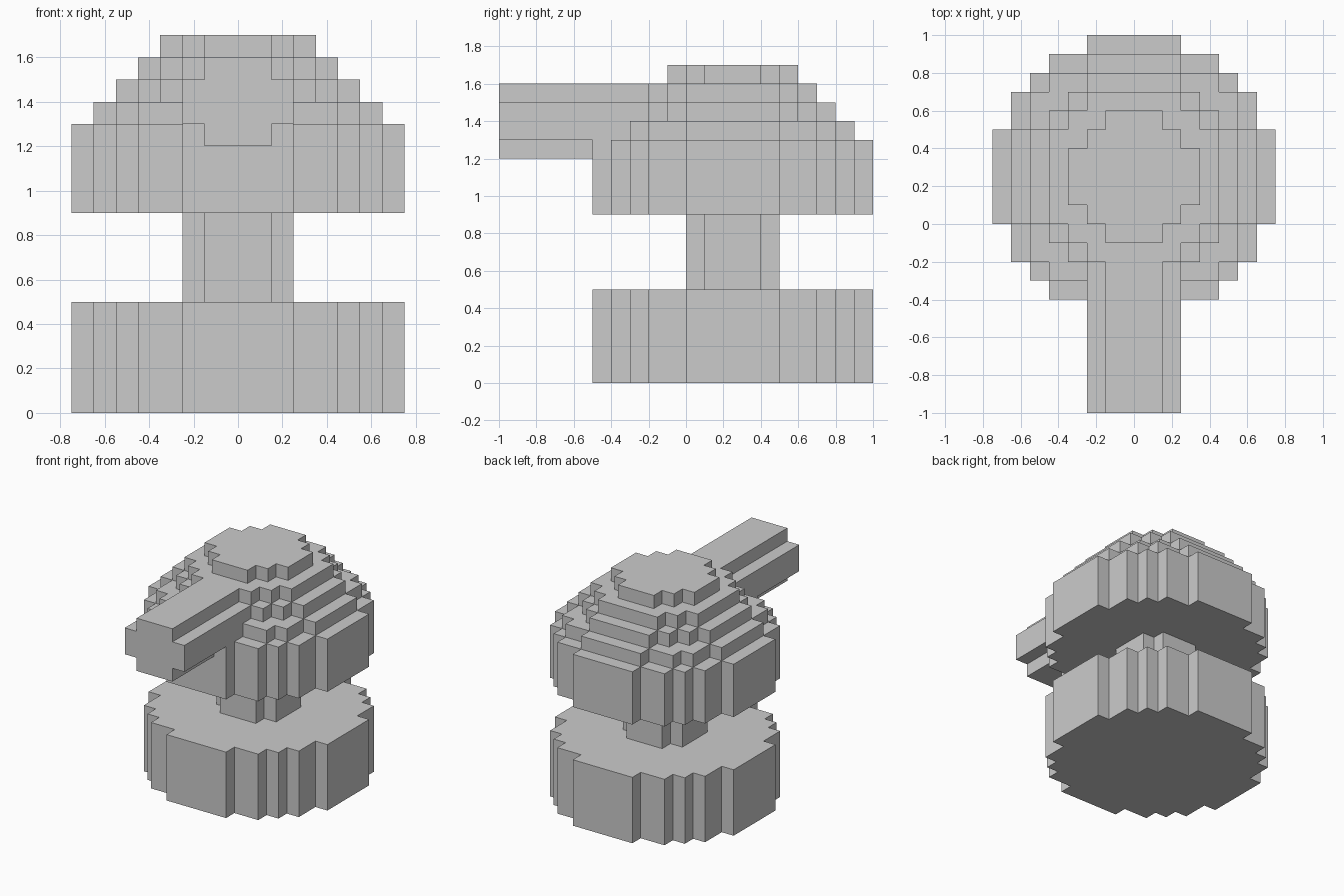
import bpy, bmesh

if "Cube" in bpy.data.objects:
    bpy.data.objects.remove(bpy.data.objects["Cube"])

V = 0.1          # voxel size
CY = 0.25        # y centre of the round parts


def disc_outline(n):
    """Stepped outline of a voxel disc n cells across (n odd)."""
    m = n // 2
    right = []
    for j in range(-m, m + 1):
        w = max(i for i in range(m + 1) if i * i + j * j <= n * n / 4) + 0.5
        for p in ((w, j - 0.5), (w, j + 0.5)):
            # drop points in the middle of a straight wall
            if len(right) > 1 and right[-1][0] == right[-2][0] == p[0]:
                right.pop()
            right.append(p)
    pts = right + [(-x, y) for x, y in reversed(right)]
    return [(x * V, y * V + CY) for x, y in pts]


def prism(bm, start, end, cap_start=True):
    """Join two matching outlines with walls and caps."""
    a = [bm.verts.new(p) for p in start]
    b = [bm.verts.new(p) for p in end]
    for k in range(len(a)):
        n = (k + 1) % len(a)
        bm.faces.new((a[k], a[n], b[n], b[k]))
    bm.faces.new(b)
    if cap_start:
        bm.faces.new(a[::-1])


def finish(name, bm):
    mesh = bpy.data.meshes.new(name)
    bm.to_mesh(mesh)
    bm.free()
    obj = bpy.data.objects.new(name, mesh)
    bpy.context.collection.objects.link(obj)
    return obj


def disc_stack(name, layers):
    """Stack of (cells across, z bottom, z top) discs as one object."""
    bm = bmesh.new()
    for k, (n, z0, z1) in enumerate(layers):
        o = disc_outline(n)
        prism(bm, [(x, y, z0) for x, y in o], [(x, y, z1) for x, y in o], k == 0)
    return finish(name, bm)


# round base and neck
disc_stack("base", [(15, 0, 0.5)])
disc_stack("neck", [(5, 0.5, 0.9)])

# turret: straight drum, then four shrinking terraces
disc_stack("turret_dome", [(15, 0.9, 1.3)] +
           [(13 - 2 * k, 1.3 + k * V, 1.4 + k * V) for k in range(4)])

# barrel: notched cross-section running forward from the dome
half = [(0.15, 1.2), (0.15, 1.3), (0.25, 1.3), (0.25, 1.5), (0.15, 1.5), (0.15, 1.6)]
section = half + [(-x, z) for x, z in reversed(half)]
bm = bmesh.new()
prism(bm, [(x, -0.2, z) for x, z in section], [(x, -1.0, z) for x, z in section])
finish("barrel", bm)
